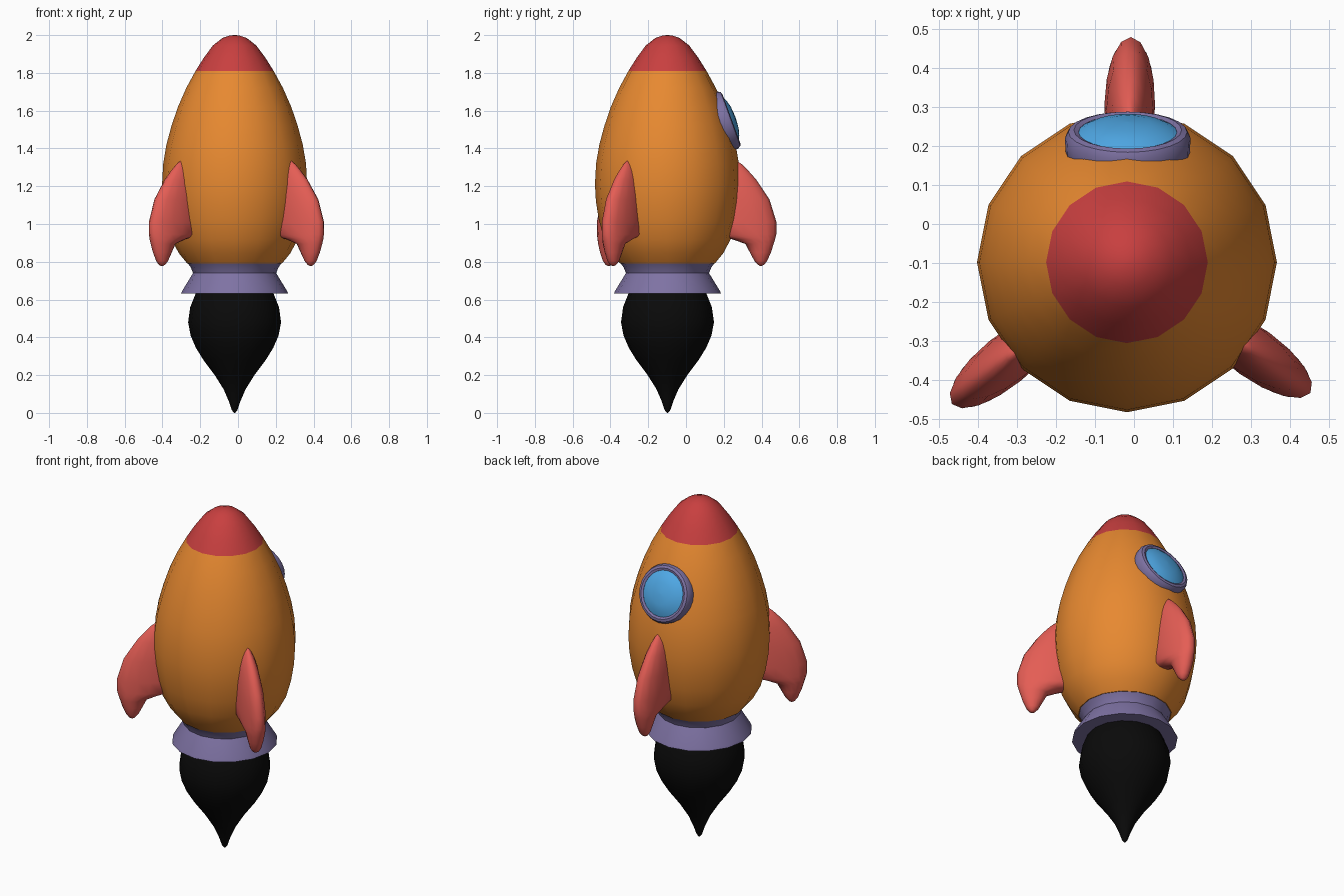
import bpy, bmesh, math
from mathutils import Matrix, Vector

if "Cube" in bpy.data.objects:
    bpy.data.objects.remove(bpy.data.objects["Cube"])

AXIS = Vector((-0.018, -0.098, 0))


def material(name, rgb):
    m = bpy.data.materials.new(name)
    m.diffuse_color = (*rgb, 1)
    m.use_nodes = True
    m.node_tree.nodes["Principled BSDF"].inputs["Base Color"].default_value = m.diffuse_color
    return m


ORANGE = material("orange", (0.80, 0.25, 0.03))
RED = material("nose_red", (0.58, 0.05, 0.05))
CORAL = material("fin_red", (0.78, 0.11, 0.09))
PURPLE = material("purple", (0.21, 0.17, 0.37))
BLUE = material("blue", (0.08, 0.40, 0.80))
BLACK = material("black", (0.003, 0.003, 0.003))


def loft(name, rings, mat, matrix, angle=40):
    """Skin a list of equal-length point rings and cap both ends."""
    bm = bmesh.new()
    loops = [[bm.verts.new(p) for p in ring] for ring in rings]
    n = len(loops[0])
    for a, b in zip(loops, loops[1:]):
        for i in range(n):
            j = (i + 1) % n
            bm.faces.new((a[i], a[j], b[j], b[i]))
    bm.faces.new(loops[0])
    bm.faces.new(loops[-1])
    bmesh.ops.remove_doubles(bm, verts=bm.verts, dist=1e-5)
    bmesh.ops.recalc_face_normals(bm, faces=bm.faces)
    me = bpy.data.meshes.new(name)
    bm.to_mesh(me)
    bm.free()
    me.materials.append(mat)
    ob = bpy.data.objects.new(name, me)
    bpy.context.collection.objects.link(ob)
    ob.matrix_world = matrix
    bpy.ops.object.select_all(action='DESELECT')
    ob.select_set(True)
    bpy.context.view_layer.objects.active = ob
    bpy.ops.object.shade_smooth_by_angle(angle=math.radians(angle))
    return ob


def ellipse(cx, rx, ry, z, n):
    return [(cx + rx * math.cos(2 * math.pi * i / n),
             ry * math.sin(2 * math.pi * i / n), z) for i in range(n)]


def revolve(name, profile, mat, matrix, n=16, angle=40):
    return loft(name, [ellipse(0, r, r, z, n) for r, z in profile], mat, matrix, angle)


base = Matrix.Translation(AXIS)

# Hull with painted nose
hull = revolve("hull", [
    (0.25, 0.79), (0.295, 0.845), (0.335, 0.92), (0.363, 1.02), (0.379, 1.12),
    (0.384, 1.21), (0.378, 1.32), (0.361, 1.42), (0.334, 1.52), (0.300, 1.62),
    (0.256, 1.72), (0.207, 1.81), (0.163, 1.88), (0.115, 1.945),
    (0.064, 1.985), (0.025, 1.998), (0.004, 2.0)], ORANGE, base)
hull.data.materials.append(RED)
for p in hull.data.polygons:
    if p.center.z > 1.81:
        p.material_index = 1

# Engine collar and exhaust
revolve("engine_collar", [(0.20, 0.80), (0.25, 0.795), (0.232, 0.77), (0.220, 0.74),
                          (0.278, 0.645), (0.283, 0.632), (0.19, 0.632)], PURPLE, base)
revolve("exhaust_flame", [
    (0.19, 0.66), (0.207, 0.63), (0.235, 0.56), (0.246, 0.48), (0.233, 0.41),
    (0.205, 0.345), (0.165, 0.28), (0.105, 0.20), (0.058, 0.125), (0.030, 0.06),
    (0.015, 0.015), (0.003, 0.0)], BLACK, base)

# Porthole, tilted to follow the hull
tilt = Matrix.Translation((-0.016, 0.215, 1.548)) @ Matrix.Rotation(math.radians(-70), 4, 'X')
revolve("window_rim", [(0.145, -0.07), (0.158, -0.05), (0.161, 0.005), (0.152, 0.022),
                       (0.138, 0.027), (0.126, 0.022), (0.126, 0.0)], PURPLE, tilt, 24)
revolve("window_glass", [(0.128, 0.0), (0.128, 0.02), (0.10, 0.035), (0.06, 0.046),
                         (0.004, 0.05)], BLUE, tilt, 24)

# Fins: stacked elliptical sections (z, inner radius, outer radius, half thickness)
sections = [
    (1.335, 0.350, 0.368, 0.006), (1.315, 0.310, 0.395, 0.020),
    (1.28, 0.275, 0.430, 0.035), (1.235, 0.250, 0.470, 0.047),
    (1.13, 0.225, 0.540, 0.060), (1.01, 0.225, 0.577, 0.065),
    (0.945, 0.245, 0.576, 0.063), (0.92, 0.340, 0.570, 0.058),
    (0.895, 0.412, 0.562, 0.050), (0.85, 0.436, 0.548, 0.041),
    (0.805, 0.460, 0.528, 0.030), (0.785, 0.478, 0.512, 0.018),
    (0.778, 0.490, 0.500, 0.006)]
rings = [ellipse((a + b) / 2, (b - a) / 2, t, z, 16) for z, a, b, t in sections]
for name, deg in (("fin_back", 89), ("fin_left", 219), ("fin_right", -35.5)):
    loft(name, rings, CORAL, base @ Matrix.Rotation(math.radians(deg), 4, 'Z'), 75)
